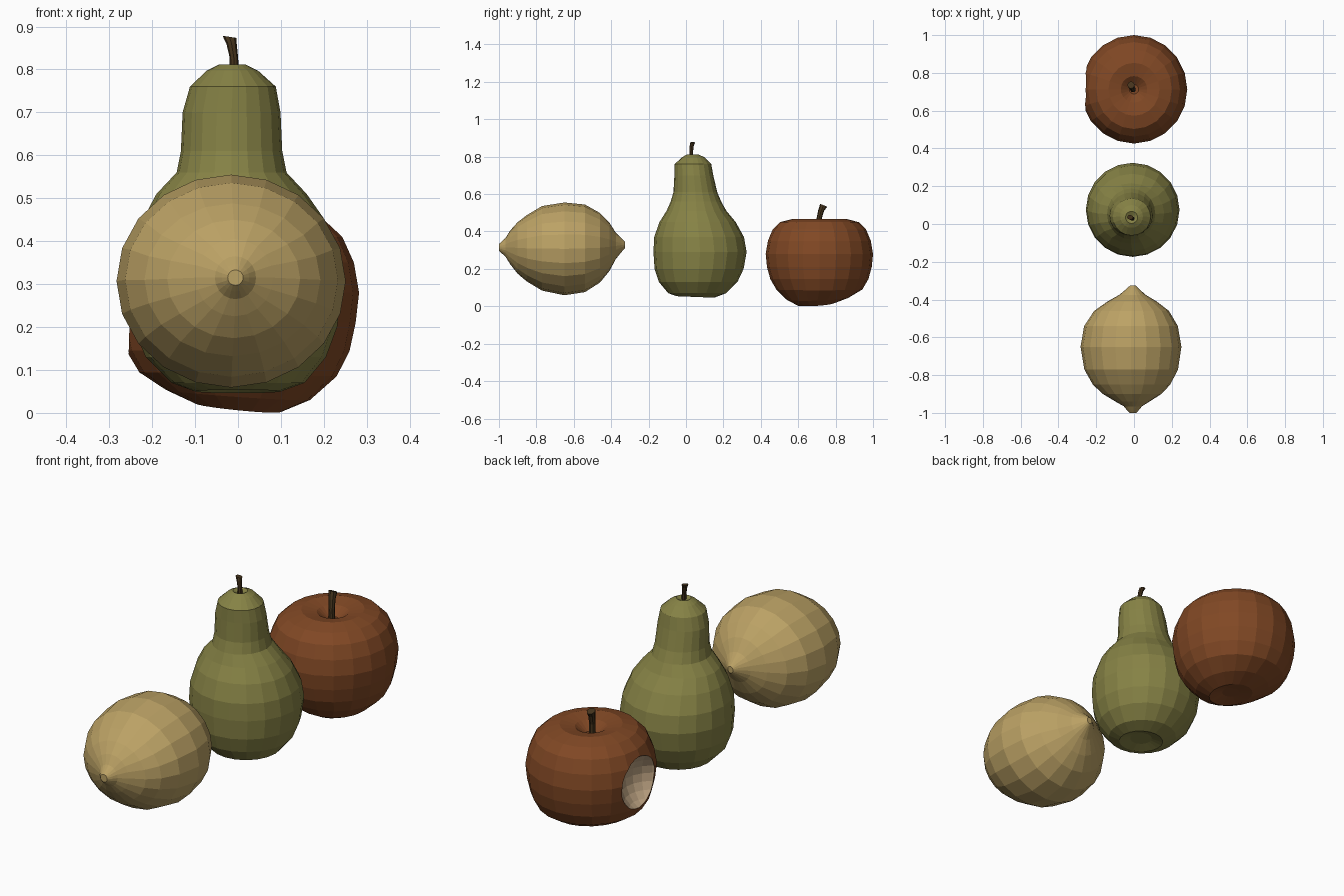
import bpy, bmesh
from math import sin, cos, tau


def material(name, rgb):
    m = bpy.data.materials.new(name)
    m.diffuse_color = (*rgb, 1)
    return m


def loft(name, mat, rings, sides=20, axis='Z'):
    """Skin rings of (t, centre a, centre b, radius a, radius b[, slope a, slope b])."""
    bm = bmesh.new()
    loops = []
    for t, ca, cb, ra, rb, *slope in rings:
        sa, sb = slope or (0, 0)
        loop = []
        for i in range(sides):
            a, b = ra * cos(tau * i / sides), rb * sin(tau * i / sides)
            h = t + sa * a + sb * b
            co = (ca + a, cb + b, h) if axis == 'Z' else (ca + a, h, cb + b)
            loop.append(bm.verts.new(co))
        loops.append(loop)
    for lo, hi in zip(loops, loops[1:]):
        for i in range(sides):
            j = (i + 1) % sides
            bm.faces.new((lo[i], lo[j], hi[j], hi[i]))
    bm.faces.new(loops[0][::-1])
    bm.faces.new(loops[-1])
    bmesh.ops.recalc_face_normals(bm, faces=bm.faces)
    me = bpy.data.meshes.new(name)
    bm.to_mesh(me)
    bm.free()
    me.materials.append(mat)
    ob = bpy.data.objects.new(name, me)
    bpy.context.collection.objects.link(ob)
    return ob


green = material("pear_skin", (0.24, 0.225, 0.06))
yellow = material("lemon_skin", (0.50, 0.36, 0.13))
red = material("apple_skin", (0.22, 0.065, 0.018))
brown = material("stem_bark", (0.06, 0.034, 0.012))
flesh = material("apple_flesh", (0.50, 0.36, 0.22))

# Pear
loft("pear", green, [
    (.065, 0, .05, .05, .05),
    (.05, 0, .05, .10, .10, 0, -.04),
    (.07, 0, .06, .155, .155),
    (.13, -.005, .065, .21, .21),
    (.20, -.007, .07, .238, .238),
    (.29, -.007, .075, .248, .249),
    (.37, -.008, .07, .24, .24),
    (.45, -.010, .062, .212, .204),
    (.51, -.015, .056, .175, .16),
    (.56, -.015, .053, .128, .135),
    (.61, -.015, .050, .118, .117),
    (.70, -.015, .042, .114, .104),
    (.76, -.012, .037, .100, .098),
    (.797, -.013, .04, .060, .060),
    (.811, -.013, .035, .032, .032),
    (.80, -.013, .035, .012, .012)])
loft("pear_stem", brown, [
    (.79, -.008, .028, .011, .011),
    (.83, -.010, .028, .010, .010),
    (.86, -.015, .031, .012, .011),
    (.876, -.020, .036, .016, .013, -.15, 0)], 8)

# Lemon, lying along y
loft("lemon", yellow, [
    (-1.0, -.006, .315, .018, .018),
    (-.985, -.006, .315, .032, .032),
    (-.965, -.006, .315, .048, .05),
    (-.94, -.008, .315, .090, .09),
    (-.90, -.010, .312, .155, .138),
    (-.85, -.013, .31, .205, .178),
    (-.77, -.015, .31, .248, .226),
    (-.65, -.016, .307, .267, .248),
    (-.54, -.016, .31, .248, .234),
    (-.46, -.013, .313, .198, .186),
    (-.41, -.010, .318, .130, .130),
    (-.375, -.008, .323, .070, .070),
    (-.345, -.007, .327, .035, .037),
    (-.325, -.006, .328, .014, .016)], 20, 'Y')

# Apple
ay = .713
apple = loft("apple", red, [
    (.025, 0, ay - .02, .04, .04),
    (.012, 0, ay - .02, .10, .10, -.10, .06),
    (.042, 0, ay - .01, .168, .168, -.07, .03),
    (.09, 0, ay, .230, .230, -.02, 0),
    (.145, 0, ay, .260, .262),
    (.21, 0, ay, .274, .280),
    (.28, 0, ay, .282, .287),
    (.35, 0, ay, .270, .275),
    (.41, 0, ay, .243, .250),
    (.45, 0, ay, .20, .21),
    (.468, 0, ay, .135, .14),
    (.455, 0, ay, .07, .07),
    (.42, 0, ay, .025, .025)])
loft("apple_stem", brown, [
    (.41, -.005, .712, .015, .015),
    (.47, -.006, .712, .014, .014),
    (.51, -.010, .722, .015, .016),
    (.54, -.016, .736, .019, .019, 0, -.4)], 8)

# Bite scooped from the apple's left side
bpy.ops.mesh.primitive_uv_sphere_add(segments=20, ring_count=12, radius=.142,
                                     location=(-.328, .72, .258))
cutter = bpy.context.object
cutter.name = "bite_cutter"
cutter.data.materials.append(flesh)
apple.data.materials.append(flesh)
mod = apple.modifiers.new("bite", 'BOOLEAN')
mod.operation = 'DIFFERENCE'
mod.solver = 'EXACT'
mod.material_mode = 'TRANSFER'
mod.object = cutter
bpy.context.view_layer.objects.active = apple
bpy.ops.object.modifier_apply(modifier=mod.name)
bpy.data.objects.remove(cutter)
